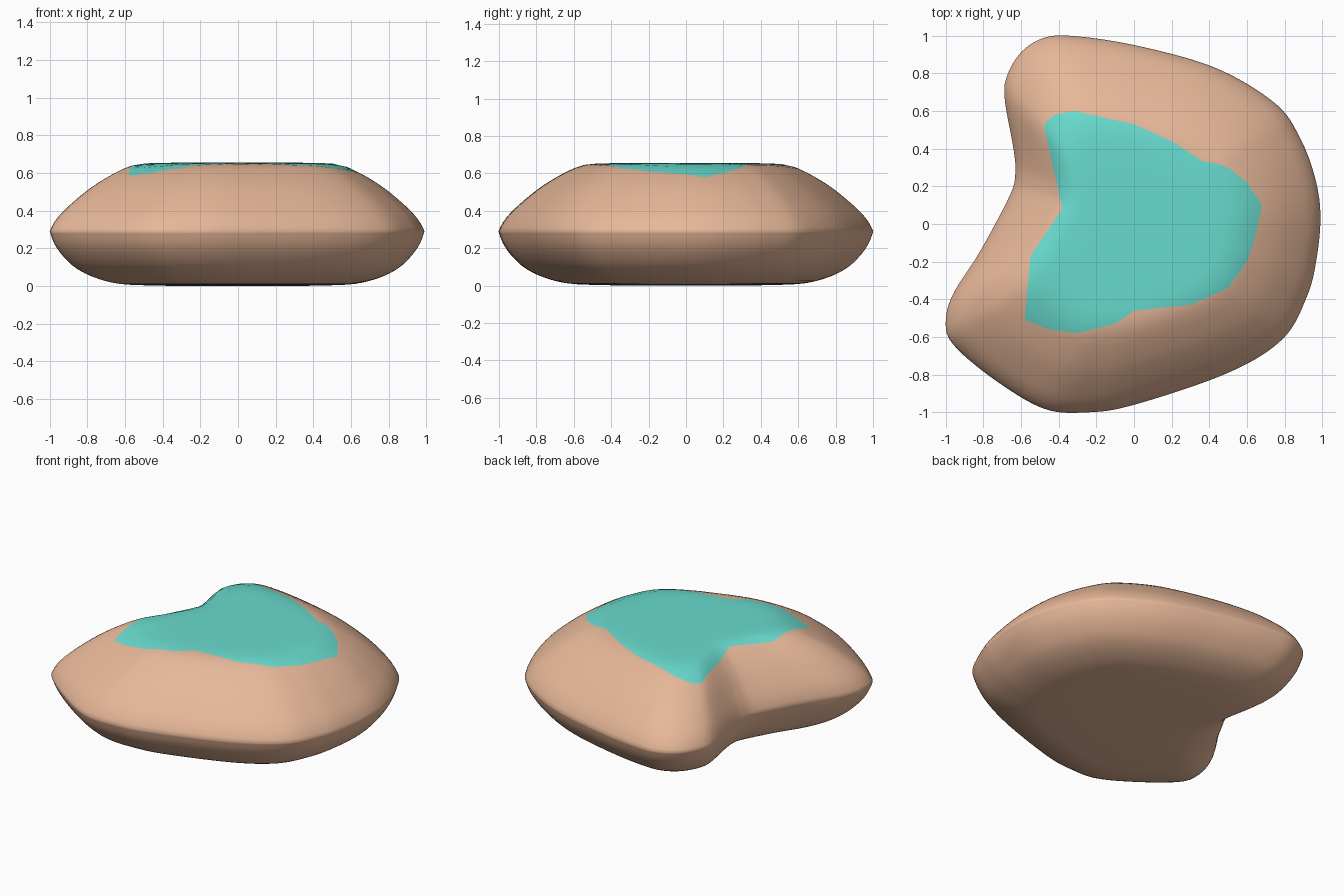
import bpy, bmesh
from math import atan2, cos, sin, tau

if "Cube" in bpy.data.objects:
    bpy.data.objects.remove(bpy.data.objects["Cube"])

# Plan outline of the stone and of the coloured top patch, counterclockwise
OUTLINE = [(.99, .05), (.96, .25), (.88, .46), (.75, .64), (.43, .83), (0, .95), (-.35, 1),
           (-.5, .98), (-.61, .9), (-.68, .77), (-.685, .65), (-.64, .4), (-.63, .27),
           (-.66, .15), (-.82, -.15), (-.96, -.37), (-1, -.52), (-.96, -.64), (-.75, -.82),
           (-.48, -.98), (-.25, -1), (0, -.96), (.5, -.79), (.79, -.61), (.92, -.38), (.97, -.18)]
PATCH = [(.68, .1), (.6, .22), (.5, .3), (.43, .325), (.37, .33), (.2, .44), (0, .53), (-.32, .6),
         (-.42, .58), (-.48, .53), (-.38, .08), (-.55, -.17), (-.58, -.51), (-.45, -.56),
         (-.3, -.58), (-.1, -.53), (0, -.46), (.3, -.43), (.5, -.34), (.6, -.2), (.64, -.08)]
# Height against fraction of the outline radius
TOP = [(0, .655), (.25, .655), (.48, .652), (.58, .634), (.69, .58), (.8, .508), (.92, .405),
       (.975, .34), (1, .29)]
BOTTOM = [(1, .29), (.975, .225), (.93, .16), (.86, .095), (.76, .045), (.63, .012), (.45, .003),
          (.2, 0), (0, 0)]
SIDES = 192


def spline(pts, closed, steps=8):
    """Catmull-Rom curve through the points."""
    n = len(pts)
    get = (lambda i: pts[i % n]) if closed else (lambda i: pts[max(0, min(n - 1, i))])
    out = []
    for i in range(n if closed else n - 1):
        a, b, c, d = (get(i + k) for k in (-1, 0, 1, 2))
        for j in range(steps):
            t = j / steps
            out.append(tuple(.5 * (2 * q + (r - p) * t + (2 * p - 5 * q + 4 * r - s) * t * t
                                   + (3 * q - p - 3 * r + s) * t ** 3)
                             for p, q, r, s in zip(a, b, c, d)))
    return out if closed else out + [pts[-1]]


def radius(pts, ang):
    """Distance from the centre to a closed outline in one direction."""
    dx, dy = cos(ang), sin(ang)
    for (ax, ay), (bx, by) in zip(pts, pts[1:] + pts[:1]):
        ca, cb = dx * ay - dy * ax, dx * by - dy * bx
        if ca <= 0 < cb:
            t = ca / (ca - cb)
            r = (ax + (bx - ax) * t) * dx + (ay + (by - ay) * t) * dy
            if r > 0:
                return r
    return 0


def height(curve, s):
    for (a, za), (b, zb) in zip(curve, curve[1:]):
        if a <= s <= b:
            return za + (zb - za) * (s - a) / max(b - a, 1e-9)
    return curve[-1][1]


outline = spline(OUTLINE, True)
top, bottom = spline(TOP, False), spline(BOTTOM, False)
angles = [tau * i / SIDES for i in range(SIDES)]
outer = [radius(outline, a) for a in angles]
seam = [radius(PATCH, a) / r for a, r in zip(angles, outer)]

bm = bmesh.new()


def ring(samples):
    return [bm.verts.new((r * s * cos(a), r * s * sin(a), z))
            for a, r, (s, z) in zip(angles, outer, samples)]


# Top rings: patch first, then shoulder down to the rim, then underside
rings = []
for k in range(1, 9):
    rings.append(ring([(p * k / 8, height(top, p * k / 8)) for p in seam]))
for k in range(1, 17):
    t = 1 - (1 - k / 16) ** 1.4
    ss = [p + (1 - p) * t for p in seam]
    rings.append(ring([(s, height(top, s)) for s in ss]))
for s, z in bottom[2:-4:2]:
    rings.append(ring([(s, max(z, 0))] * SIDES))

for k, (lo, hi) in enumerate(zip(rings, rings[1:])):
    for i in range(SIDES):
        j = (i + 1) % SIDES
        f = bm.faces.new((lo[i], hi[i], hi[j], lo[j]))
        f.material_index = 1 if k < 7 else 0
for loop, z, mat in ((rings[0], TOP[0][1], 1), (rings[-1], 0, 0)):
    c = bm.verts.new((0, 0, z))
    for i in range(SIDES):
        bm.faces.new((c, loop[i], loop[(i + 1) % SIDES])).material_index = mat
bmesh.ops.recalc_face_normals(bm, faces=bm.faces)
for f in bm.faces:
    f.smooth = True

# Stone with its coloured top patch
mesh = bpy.data.meshes.new("stone")
bm.to_mesh(mesh)
bm.free()
for name, col in (("tan", (.8, .48, .32, 1)), ("teal", (.14, .71, .62, 1))):
    m = bpy.data.materials.new(name)
    m.diffuse_color = col
    m.use_nodes = True
    m.node_tree.nodes["Principled BSDF"].inputs["Base Color"].default_value = m.diffuse_color
    mesh.materials.append(m)
bpy.context.collection.objects.link(bpy.data.objects.new("stone", mesh))
